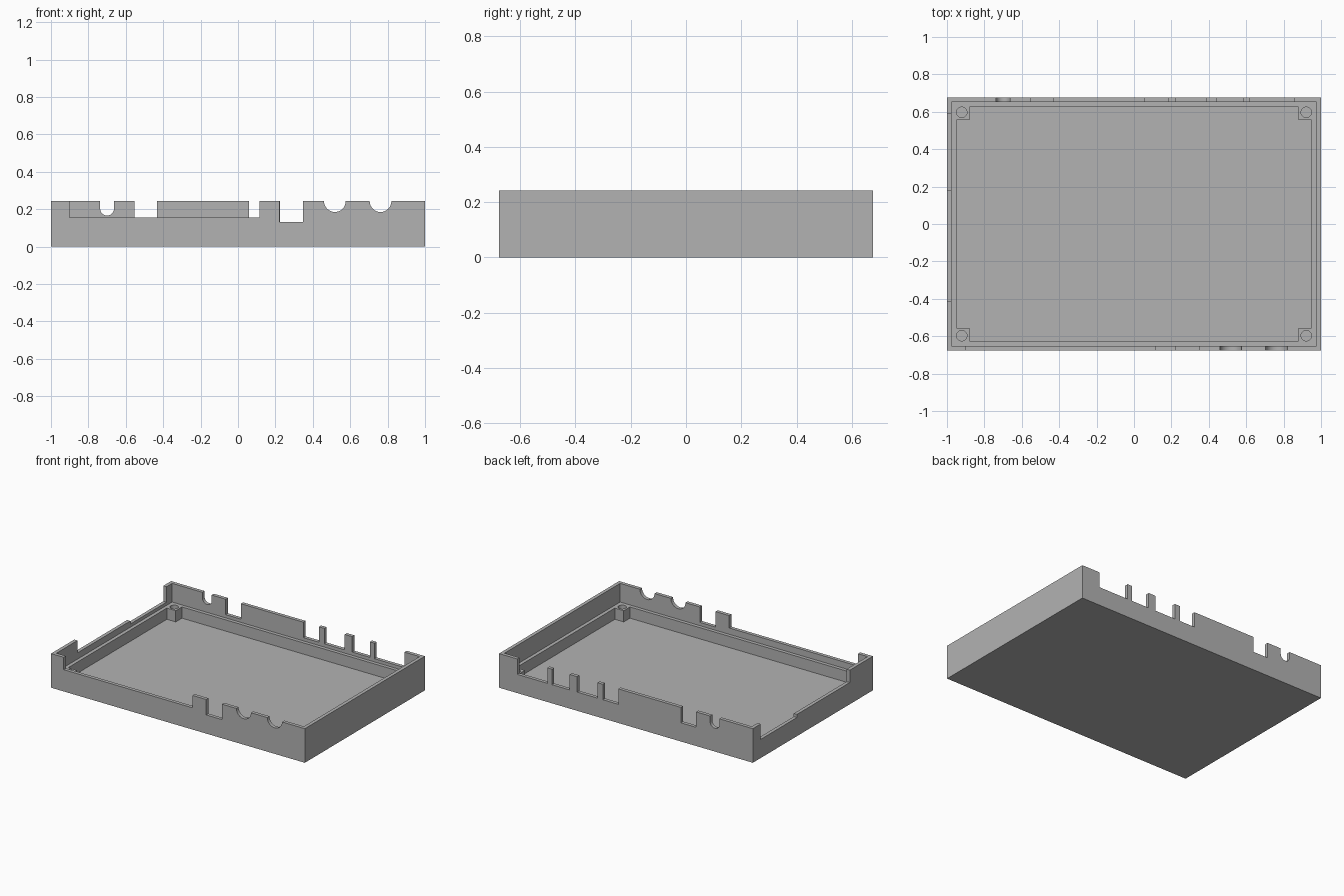
import bpy, bmesh, math

if "Cube" in bpy.data.objects:
    bpy.data.objects.remove(bpy.data.objects["Cube"])

W, D, H = 1.0, 0.676, 0.243      # half width, half depth, height
RIM, LIP = 0.025, 0.05           # rim thickness, thick lower wall
FLOOR, LEDGE = 0.03, 0.11        # floor top, ledge top

grey = bpy.data.materials.new("grey plastic")
grey.diffuse_color = (0.45, 0.45, 0.45, 1)
grey.use_nodes = True
grey.node_tree.nodes["Principled BSDF"].inputs["Base Color"].default_value = grey.diffuse_color


def prism(name, pts, lo, hi, place):
    """Extrude a 2D outline from lo to hi; place maps (u, v, w) to xyz."""
    bm = bmesh.new()
    a = [bm.verts.new(place(u, v, lo)) for u, v in pts]
    b = [bm.verts.new(place(u, v, hi)) for u, v in pts]
    n = len(pts)
    bm.faces.new(a)
    bm.faces.new(b)
    for i in range(n):
        j = (i + 1) % n
        bm.faces.new((a[i], a[j], b[j], b[i]))
    bmesh.ops.recalc_face_normals(bm, faces=bm.faces)
    me = bpy.data.meshes.new(name)
    bm.to_mesh(me)
    bm.free()
    ob = bpy.data.objects.new(name, me)
    bpy.context.collection.objects.link(ob)
    return ob


def up(u, v, w):
    return (u, v, w)


def along_y(u, v, w):
    return (u, w, v)


def along_x(u, v, w):
    return (w, u, v)


def rect(u0, v0, u1, v1):
    return [(u0, v0), (u1, v0), (u1, v1), (u0, v1)]


def circle(cu, cv, r, n=32):
    return [(cu + r * math.cos(2 * math.pi * i / n),
             cv + r * math.sin(2 * math.pi * i / n)) for i in range(n)]


def u_slot(cu, cv, r, top, n=16):
    arc = [(cu + r * math.cos(math.pi * (1 + i / n)),
            cv + r * math.sin(math.pi * (1 + i / n))) for i in range(n + 1)]
    return arc + [(cu + r, top), (cu - r, top)]


tray = prism("tray", rect(-W, -D, W, D), 0, H, up)
tray.data.materials.append(grey)


def cut(pts, lo, hi, place):
    c = prism("cutter", pts, lo, hi, place)
    c.data.materials.append(grey)
    c.hide_render = True
    m = tray.modifiers.new("cut", 'BOOLEAN')
    m.operation, m.solver, m.object = 'DIFFERENCE', 'EXACT', c
    bpy.context.view_layer.objects.active = tray
    bpy.ops.object.modifier_apply(modifier=m.name)
    bpy.data.objects.remove(c)


TOP = 0.4
# upper cavity inside the thin rim
cut(rect(-W + RIM, -D + RIM, W - RIM, D - RIM), LEDGE, TOP, up)

# lower cavity, leaving a square screw post in each corner
x, y, p = W - LIP, D - LIP, 0.07
outline = []
for sx, sy, flip in ((1, 1, 0), (-1, 1, 1), (-1, -1, 0), (1, -1, 1)):
    corner = [(sx * x, sy * (y - p)), (sx * (x - p), sy * (y - p)), (sx * (x - p), sy * y)]
    outline += corner[::-1] if flip else corner
cut(outline, FLOOR, 0.2, up)

# screw holes
for sx in (-1, 1):
    for sy in (-1, 1):
        cut(circle(sx * 0.921, sy * 0.597, 0.028), FLOOR, 0.2, up)

# front wall openings
F = (-0.8, -0.6, along_y)
for x0, x1, z in ((-0.9, 0.115, 0.155), (0.223, 0.347, 0.133)):
    cut(rect(x0, z, x1, TOP), *F)
for cx in (0.518, 0.762):
    cut(u_slot(cx, H, 0.058, TOP), *F)

# back wall openings
B = (0.6, 0.8, along_y)
for x0, x1 in ((-0.553, -0.433), (0.06, 0.182), (0.225, 0.385), (0.444, 0.583), (0.62, 0.856)):
    cut(rect(x0, 0.133, x1, TOP), *B)
cut(u_slot(-0.7, 0.203, 0.037, TOP), *B)

# left wall opening in two depths
L = (-1.1, -0.9, along_x)
for y0, y1, z in ((-0.415, 0.18, 0.155), (0.18, 0.588, 0.133)):
    cut(rect(y0, z, y1, TOP), *L)

tray.select_set(True)
bpy.context.view_layer.objects.active = tray
bpy.ops.object.shade_smooth_by_angle(angle=math.radians(30))
